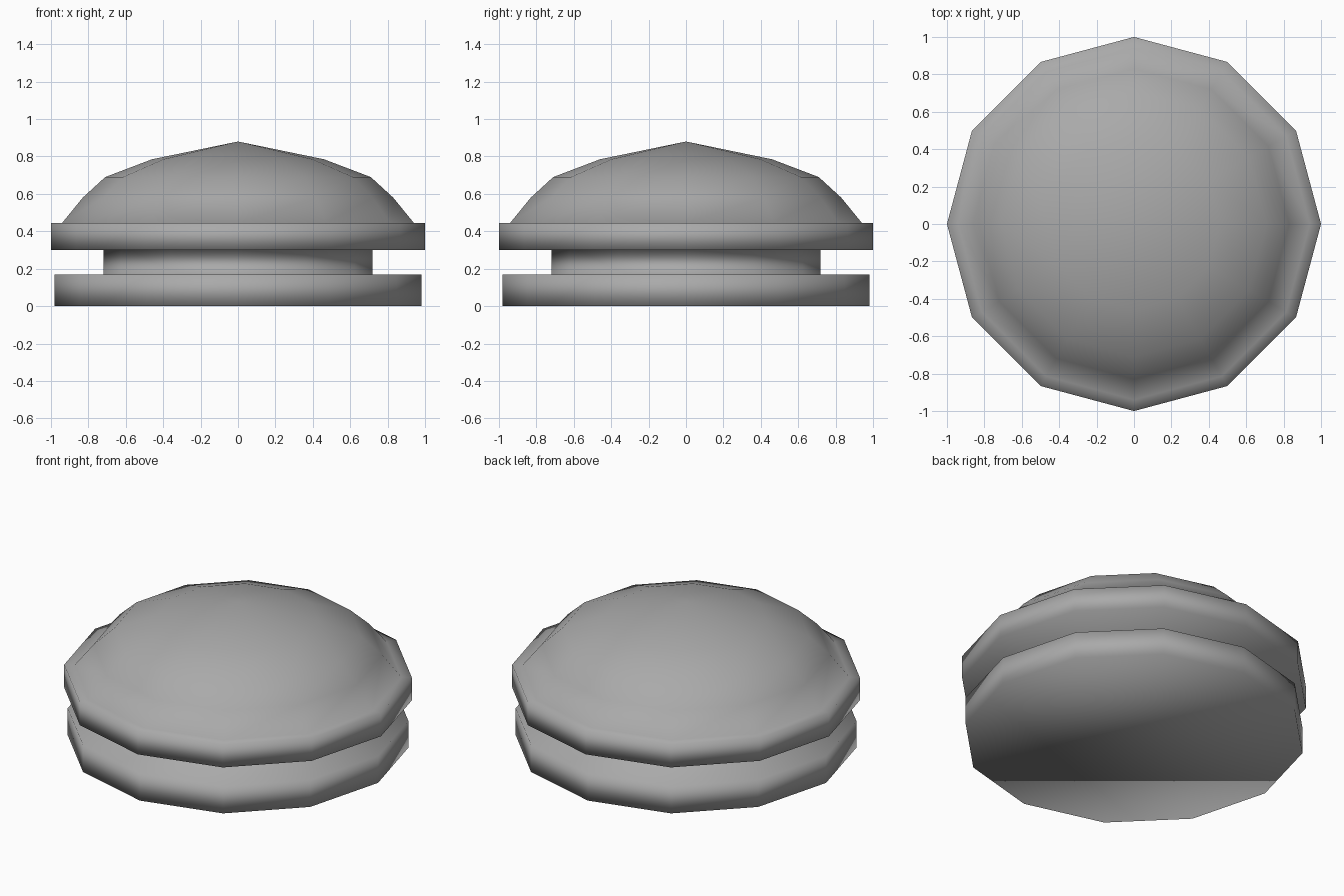
import bpy, bmesh
from math import tau
from mathutils import Matrix

cube = bpy.data.objects.get("Cube")
if cube:
    bpy.data.objects.remove(cube, do_unlink=True)

SIDES = 12

# One plain grey material
grey = bpy.data.materials.new("grey")
grey.use_nodes = True
colour = (0.4, 0.4, 0.4, 1)
grey.diffuse_color = colour
grey.node_tree.nodes["Principled BSDF"].inputs["Base Color"].default_value = colour

# Half profile as (radius, height), from the underside up
base = [(0.98, 0), (0.98, 0.17)]
neck = [(0.72, 0.17), (0.72, 0.3)]
rim = [(1, 0.3), (1, 0.445)]
dome = [(0.94, 0.445), (0.83, 0.58), (0.71, 0.69), (0.46, 0.785)]
apex_height = 0.88


def ring(bm, radius, height):
    made = bmesh.ops.create_circle(bm, segments=SIDES, radius=radius,
                                   matrix=Matrix.Translation((0, 0, height)))
    return made["verts"]


# Stack of rings joined into one continuous lathed body
bm = bmesh.new()
rings = [ring(bm, r, z) for r, z in base + neck + rim + dome]
for low, high in zip(rings, rings[1:]):
    for i in range(SIDES):
        j = (i + 1) % SIDES
        bm.faces.new((low[i], low[j], high[j], high[i]))

# Flat underside and pointed crown
bm.faces.new(rings[0])
apex = bm.verts.new((0, 0, apex_height))
for i in range(SIDES):
    bm.faces.new((rings[-1][i], rings[-1][(i + 1) % SIDES], apex))
bmesh.ops.recalc_face_normals(bm, faces=bm.faces)
for face in bm.faces:
    face.smooth = True

mesh = bpy.data.meshes.new("domed_button")
bm.to_mesh(mesh)
bm.free()
mesh.materials.append(grey)
button = bpy.data.objects.new("domed_button", mesh)
bpy.context.collection.objects.link(button)
